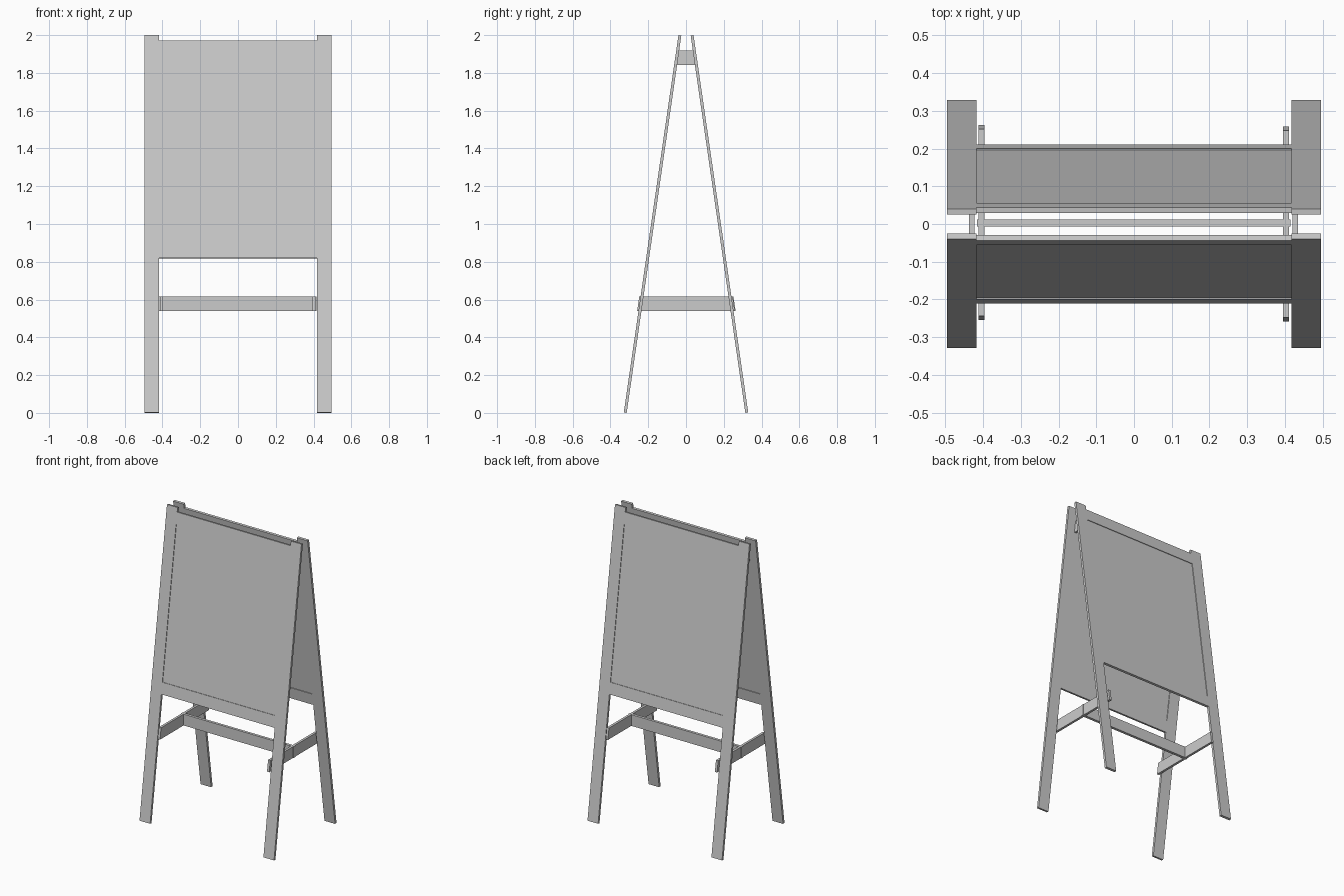
import bpy, bmesh, math

if "Cube" in bpy.data.objects:
    bpy.data.objects.remove(bpy.data.objects["Cube"])

LEAN = math.atan(0.2895 / 1.998)   # tilt of each board frame
COS = math.cos(LEAN)
T = 0.0155                         # board thickness
LEG_IN, LEG_OUT = 0.418, 0.496


def prism(name, x0, x1, profile):
    """Extrude a yz outline from x0 to x1."""
    bm = bmesh.new()
    face = bm.faces.new([bm.verts.new((x0, y, z)) for y, z in profile])
    ext = bmesh.ops.extrude_face_region(bm, geom=[face])
    verts = [v for v in ext["geom"] if isinstance(v, bmesh.types.BMVert)]
    bmesh.ops.translate(bm, verts=verts, vec=(x1 - x0, 0, 0))
    bmesh.ops.recalc_face_normals(bm, faces=bm.faces)
    mesh = bpy.data.meshes.new(name)
    bm.to_mesh(mesh)
    bm.free()
    obj = bpy.data.objects.new(name, mesh)
    bpy.context.collection.objects.link(obj)
    return obj


def leaning_board(name, side, x0, x1, s0, s1, t):
    """Board in the plane of a leaning frame; s runs along the slope."""
    h = t / 2
    obj = prism(name, x0, x1, [(-h, s0), (h, s0), (h, s1), (-h, s1)])
    obj.location = (0, side * 0.177, 1)
    obj.rotation_euler = (side * LEAN, 0, 0)


def slope(z):
    return (z - 1) / COS


def spreader(name, x0, x1, z0, z1, y0, y1, shift=0.0):
    """Side bar with ends cut to the lean; y0/y1 are half lengths at bottom/top."""
    prism(name, x0, x1, [(shift - y0, z0), (shift + y0, z0),
                         (shift + y1, z1), (shift - y1, z1)])


# front and back frames: legs, rails, recessed board
half = (2 - T * math.sin(LEAN)) / COS / 2
for label, side in (("front", -1), ("back", 1)):
    leaning_board(label + "_leg_left", side, -LEG_OUT, -LEG_IN, -half, half, T)
    leaning_board(label + "_leg_right", side, LEG_IN, LEG_OUT, -half, half, T)
    leaning_board(label + "_top_rail", side, -LEG_IN, LEG_IN, slope(1.893), slope(1.97), T)
    leaning_board(label + "_bottom_rail", side, -LEG_IN, LEG_IN, slope(0.819), slope(0.895), T)
    leaning_board(label + "_panel", side, -LEG_IN, LEG_IN, slope(0.895), slope(1.893), 0.0075)

# lower side spreaders and the crossbar joining them
spreader("lower_spreader_left", -0.413, -0.397, 0.54, 0.615, 0.2585, 0.2475, 0.004)
spreader("lower_spreader_right", 0.395, 0.411, 0.54, 0.615, 0.2585, 0.2475, 0.0)
prism("crossbar", -0.417, 0.415, [(-0.006, 0.54), (0.012, 0.54), (0.012, 0.615), (-0.006, 0.615)])

# short upper spreaders between the legs
spreader("upper_spreader_left", -0.438, -0.423, 1.843, 1.918, 0.051, 0.04)
spreader("upper_spreader_right", 0.42, 0.435, 1.843, 1.918, 0.051, 0.04)
